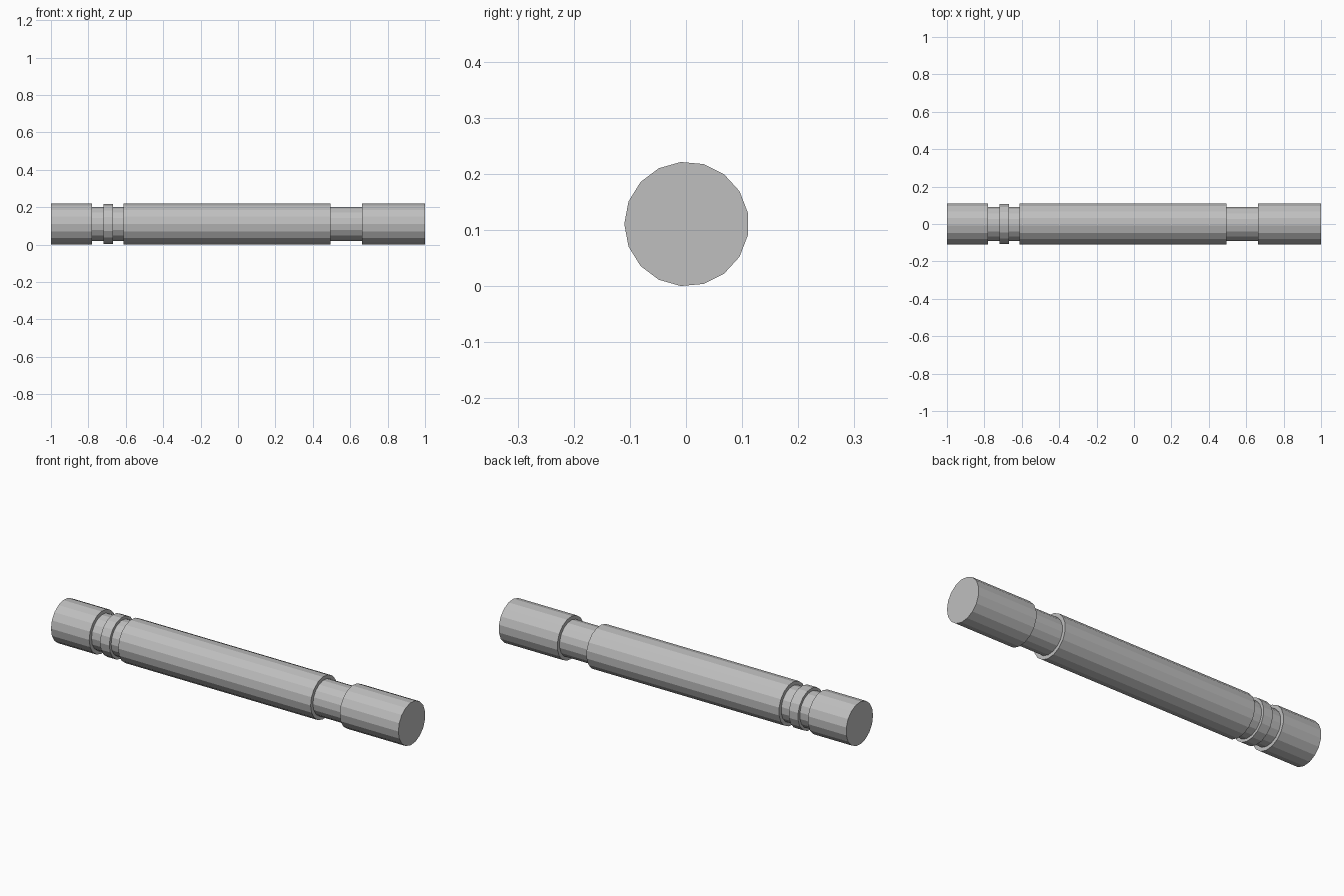
import bpy, bmesh, math

cube = bpy.data.objects.get("Cube")
if cube:
    bpy.data.objects.remove(cube, do_unlink=True)

SIDES = 17
RADIUS = 0.111
GROOVE = 0.092
RING = 0.107
CENTRE_Y, CENTRE_Z = 0.001, 0.1105

steel = bpy.data.materials.new("grey_steel")
steel.use_nodes = True
colour = (0.52, 0.52, 0.52, 1)
steel.diffuse_color = colour
steel.node_tree.nodes["Principled BSDF"].inputs["Base Color"].default_value = colour

# Stepped profile along x: (start, end, radius) of each section
sections = [
    (-1.0, -0.78, RADIUS),     # right end
    (-0.78, -0.72, GROOVE),
    (-0.72, -0.667, RING),     # narrow ring between two grooves
    (-0.667, -0.613, GROOVE),
    (-0.613, 0.495, RADIUS),   # main barrel
    (0.495, 0.663, GROOVE),    # wide groove
    (0.663, 1.0, RADIUS),      # left end
]

# Loft one closed shaft through the section outlines
bm = bmesh.new()


def outline(x, radius):
    angles = [math.pi + math.tau * i / SIDES for i in range(SIDES)]
    return [bm.verts.new((x, radius * math.cos(a), radius * math.sin(a))) for a in angles]


loops = [outline(x, r) for start, end, r in sections for x in (start, end)]
for a, b in zip(loops, loops[1:]):
    for i in range(SIDES):
        j = (i + 1) % SIDES
        bm.faces.new((a[i], a[j], b[j], b[i]))
bm.faces.new(loops[0])
bm.faces.new(loops[-1])
bmesh.ops.recalc_face_normals(bm, faces=bm.faces)

mesh = bpy.data.meshes.new("grooved_shaft")
bm.to_mesh(mesh)
bm.free()
mesh.materials.append(steel)
shaft = bpy.data.objects.new("grooved_shaft", mesh)
shaft.location = (0, CENTRE_Y, CENTRE_Z)
bpy.context.collection.objects.link(shaft)
